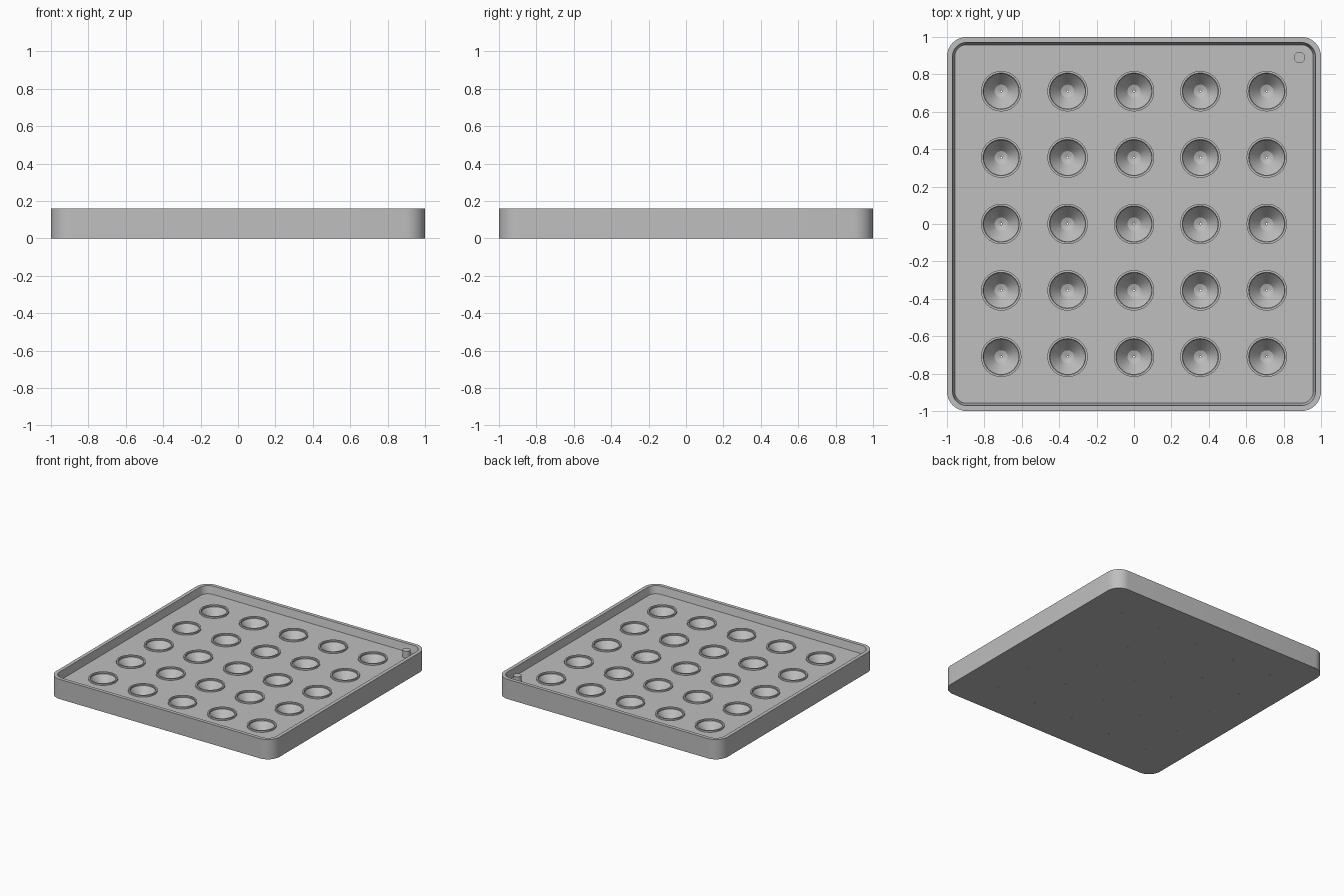
import bpy
import bmesh
from math import sin, cos, pi, radians

cube = bpy.data.objects.get("Cube")
if cube:
    bpy.data.objects.remove(cube, do_unlink=True)

HEIGHT, FLOOR, RIM = 0.16, 0.10, 0.113
PITCH = 0.355
WELL_R, RING_R = 0.093, 0.108
CENTRES = [(i * PITCH, j * PITCH) for i in range(-2, 3) for j in range(-2, 3)]

grey = bpy.data.materials.new("plain_grey")
grey.use_nodes = True
colour = (0.52, 0.52, 0.52, 1)
grey.diffuse_color = colour
grey.node_tree.nodes["Principled BSDF"].inputs["Base Color"].default_value = colour


def finish(bm, name):
    bmesh.ops.recalc_face_normals(bm, faces=bm.faces)
    mesh = bpy.data.meshes.new(name)
    bm.to_mesh(mesh)
    bm.free()
    mesh.materials.append(grey)
    obj = bpy.data.objects.new(name, mesh)
    bpy.context.collection.objects.link(obj)
    return obj


def smooth(obj):
    bpy.ops.object.select_all(action="DESELECT")
    obj.select_set(True)
    bpy.context.view_layer.objects.active = obj
    bpy.ops.object.shade_smooth_by_angle(angle=radians(30))


def rounded_square(half, radius, z, steps=10):
    pts = []
    for q, (sx, sy) in enumerate([(1, 1), (-1, 1), (-1, -1), (1, -1)]):
        for k in range(steps + 1):
            a = (q + k / steps) * pi / 2
            pts.append((sx * (half - radius) + radius * cos(a),
                        sy * (half - radius) + radius * sin(a), z))
    return pts


def circle(x, y, r, z, n=40):
    return [(x + r * cos(2 * pi * k / n), y + r * sin(2 * pi * k / n), z)
            for k in range(n)]


def loft(bm, loops, caps=True):
    rings = [[bm.verts.new(p) for p in loop] for loop in loops]
    for a, b in zip(rings, rings[1:]):
        for k in range(len(a)):
            m = (k + 1) % len(a)
            bm.faces.new((a[k], a[m], b[m], b[k]))
    if caps:
        bm.faces.new(rings[0])
        bm.faces.new(rings[-1])


# Tray body: outer wall, rim, slightly drafted inner wall and floor
bm = bmesh.new()
loft(bm, [rounded_square(1, 0.105, 0), rounded_square(1, 0.105, HEIGHT),
          rounded_square(0.971, 0.076, HEIGHT), rounded_square(0.958, 0.063, FLOOR)])
tray = finish(bm, "tray")

# Conical wells with a small drain hole through the base
bm = bmesh.new()
well = [(0.005, -0.05), (0.005, 0.02), (0.035, 0.03), (WELL_R, FLOOR), (WELL_R, HEIGHT)]
for x, y in CENTRES:
    loft(bm, [circle(x, y, r, z) for r, z in well])
cutter = finish(bm, "well_cutter")
cutter.hide_render = True

cut = tray.modifiers.new("wells", "BOOLEAN")
cut.operation = "DIFFERENCE"
cut.solver = "EXACT"
cut.object = cutter
bpy.context.view_layer.objects.active = tray
bpy.ops.object.modifier_apply(modifier=cut.name)
bpy.data.objects.remove(cutter, do_unlink=True)
smooth(tray)

# Raised collars around the wells
bm = bmesh.new()
collar = [(WELL_R, FLOOR), (WELL_R, RIM - 0.004), (WELL_R + 0.004, RIM),
          (RING_R, RIM), (RING_R, FLOOR)]
for x, y in CENTRES:
    loft(bm, [circle(x, y, r, z) for r, z in collar], caps=False)
collars = finish(bm, "well_collars")
# Open collars are oriented explicitly: top faces point up
collars.data.update()
if sum(p.normal.z for p in collars.data.polygons) < 0:
    collars.data.flip_normals()
smooth(collars)

# Orientation peg in one corner
bm = bmesh.new()
loft(bm, [circle(0.885, 0.89, 0.03, z) for z in (FLOOR - 0.01, HEIGHT - 0.005)])
smooth(finish(bm, "corner_peg"))
